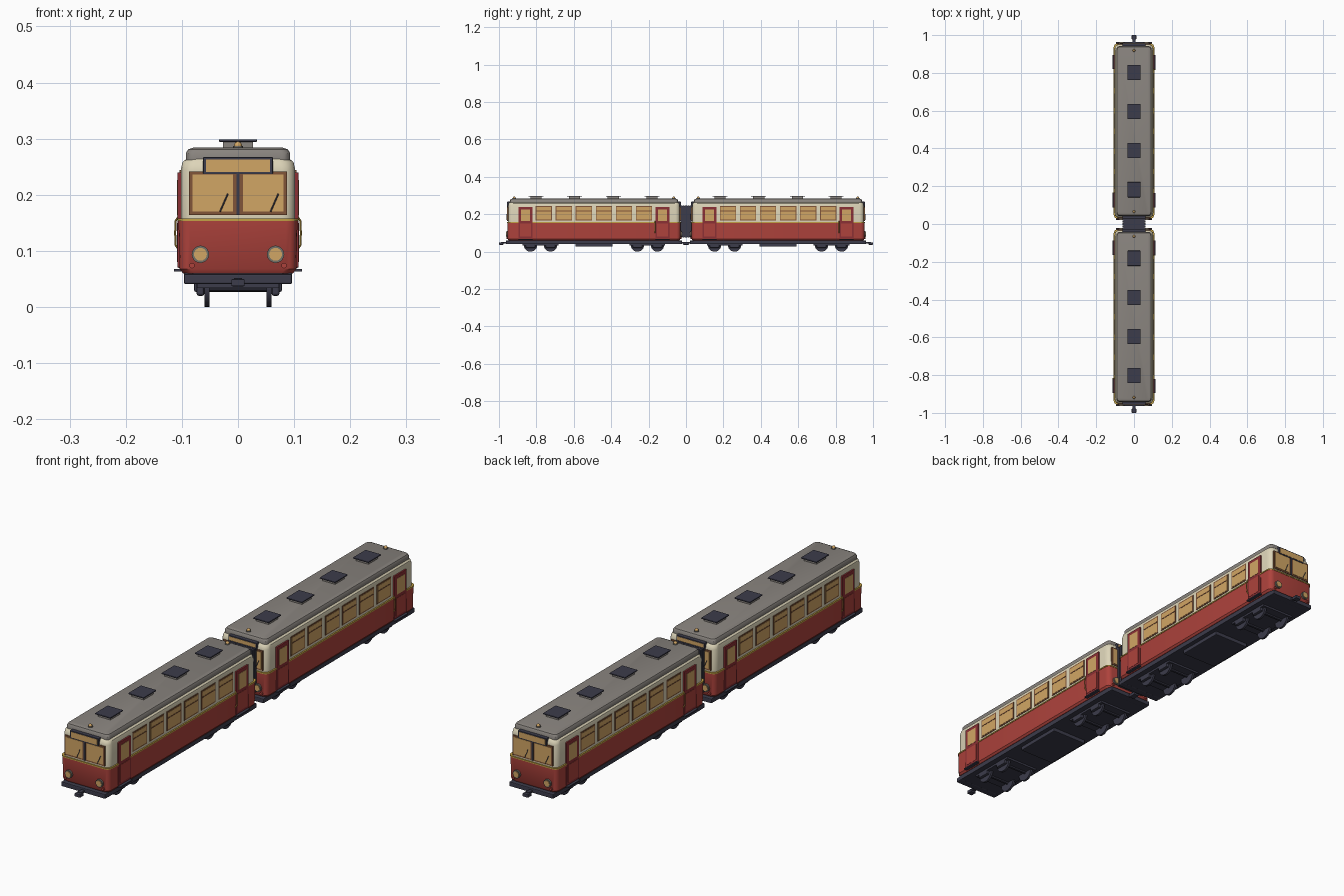
import bpy, math
from mathutils import Vector

if "Cube" in bpy.data.objects:
    bpy.data.objects.remove(bpy.data.objects["Cube"], do_unlink=True)


def material(name, r, g, b):
    m = bpy.data.materials.new(name)
    m.use_nodes = True
    m.diffuse_color = (r, g, b, 1)
    m.node_tree.nodes["Principled BSDF"].inputs["Base Color"].default_value = (r, g, b, 1)
    return m


RED = material("body red", 0.42, 0.055, 0.045)
CREAM = material("cream", 0.72, 0.66, 0.48)
GLASS = material("warm glass", 0.64, 0.38, 0.13)
DARK = material("dark iron", 0.045, 0.045, 0.07)
GREY = material("roof grey", 0.25, 0.23, 0.21)
GOLD = material("gold trim", 0.55, 0.36, 0.06)
WOOD = material("brown frame", 0.22, 0.09, 0.04)
MAROON = material("door red", 0.26, 0.03, 0.035)
STEEL = material("lamp ring", 0.17, 0.16, 0.14)

CAR = 0.492      # car centre distance from the middle
HALF = 0.4625    # half length of a body


def make(name, verts, faces, mats):
    me = bpy.data.meshes.new(name)
    me.from_pydata(verts, [], faces)
    for m in mats:
        me.materials.append(m)
    ob = bpy.data.objects.new(name, me)
    bpy.context.collection.objects.link(ob)
    return ob


def smooth(ob, degrees=35):
    bpy.ops.object.select_all(action="DESELECT")
    ob.select_set(True)
    bpy.context.view_layer.objects.active = ob
    bpy.ops.object.shade_smooth_by_angle(angle=math.radians(degrees))


def box(name, lo, hi, mat, bevel=0):
    """Box between two corners given in any order."""
    a = [min(p) for p in zip(lo, hi)]
    b = [max(p) for p in zip(lo, hi)]
    verts = [(x, y, z) for x in (a[0], b[0]) for y in (a[1], b[1]) for z in (a[2], b[2])]
    faces = [(0, 1, 3, 2), (4, 6, 7, 5), (0, 4, 5, 1), (2, 3, 7, 6), (0, 2, 6, 4), (1, 5, 7, 3)]
    ob = make(name, verts, faces, [mat])
    if bevel:
        mod = ob.modifiers.new("bevel", "BEVEL")
        mod.width, mod.segments = bevel, 2
    return ob


def loft(name, rings, cy, mats, split=9):
    """Stack of rounded rectangles (z, half x, half y, radius)."""
    verts, n = [], 20
    for z, hx, hy, r in rings:
        for q, (sx, sy) in enumerate(((1, 1), (-1, 1), (-1, -1), (1, -1))):
            for k in range(5):
                t = math.pi / 2 * (q + k / 4)
                verts.append((sx * (hx - r) + r * math.cos(t),
                              cy + sy * (hy - r) + r * math.sin(t), z))
    faces = [(i * n + j, i * n + (j + 1) % n, (i + 1) * n + (j + 1) % n, (i + 1) * n + j)
             for i in range(len(rings) - 1) for j in range(n)]
    faces += [tuple(reversed(range(n))), tuple(range(len(verts) - n, len(verts)))]
    ob = make(name, verts, faces, mats)
    for p in ob.data.polygons:
        p.material_index = int(p.center.z > split)
    smooth(ob)
    return ob


def cylinder(name, a, b, r, mat, n=20):
    a, b = Vector(a), Vector(b)
    bpy.ops.mesh.primitive_cylinder_add(vertices=n, radius=r, depth=(b - a).length,
                                        location=(a + b) / 2)
    ob = bpy.context.object
    ob.rotation_euler = (b - a).to_track_quat("Z", "Y").to_euler()
    ob.name = name
    ob.data.materials.append(mat)
    smooth(ob)
    return ob


def body(c):
    loft("car_body", [(0.06, 0.098, HALF - 0.006, 0.02), (0.068, 0.104, HALF - 0.001, 0.02),
                      (0.155, 0.106, HALF, 0.02), (0.156, 0.102, HALF - 0.003, 0.024),
                      (0.245, 0.102, HALF - 0.004, 0.024), (0.258, 0.099, HALF - 0.007, 0.024),
                      (0.266, 0.09, HALF - 0.015, 0.02)], c, [RED, CREAM], 0.1552)
    loft("belt_trim", [(0.153, 0.1075, HALF + 0.0015, 0.021),
                       (0.158, 0.1075, HALF + 0.0015, 0.021)], c, [GOLD])
    loft("roof", [(0.262, 0.093, HALF - 0.013, 0.015), (0.274, 0.093, HALF - 0.013, 0.015),
                  (0.281, 0.089, HALF - 0.017, 0.015), (0.284, 0.08, HALF - 0.026, 0.012)],
         c, [GREY])
    for k in (-1.5, -0.5, 0.5, 1.5):
        y = c + k * 0.207
        box("hatch_base", (-0.027, y - 0.03, 0.28), (0.027, y + 0.03, 0.295), GREY)
        box("hatch_lid", (-0.034, y - 0.04, 0.294), (0.034, y + 0.04, 0.299), DARK, 0.002)


def sides(c, s):
    # Saloon windows with a sash bar
    for k in range(6):
        y = c + (k - 2.5) * 0.107
        box("window_frame", (s * 0.1, y - 0.044, 0.168), (s * 0.104, y + 0.044, 0.244), WOOD)
        box("window_glass", (s * 0.1, y - 0.039, 0.173), (s * 0.105, y + 0.039, 0.239), GLASS)
        box("window_sash", (s * 0.1, y - 0.039, 0.216), (s * 0.106, y + 0.039, 0.22), WOOD)
    # Doors, steps and one bowed handrail
    for e in (-1, 1):
        y = c + e * 0.366
        box("door", (s * 0.098, y - 0.038, 0.07), (s * 0.108, y + 0.038, 0.24), MAROON, 0.002)
        box("door_panel", (s * 0.1, y - 0.029, 0.08), (s * 0.109, y + 0.029, 0.15), RED)
        box("door_glass", (s * 0.1, y - 0.024, 0.163), (s * 0.109, y + 0.024, 0.226), GLASS)
        box("door_step", (s * 0.09, y - 0.038, 0.063), (s * 0.114, y + 0.038, 0.068), DARK)
    y = c + s * 0.326
    path = [(0.104, 0.1), (0.111, 0.11), (0.112, 0.132), (0.111, 0.154), (0.104, 0.164)]
    for (x0, z0), (x1, z1) in zip(path, path[1:]):
        cylinder("door_handrail", (s * x0, y, z0), (s * x1, y, z1), 0.0018, GOLD, 8)


def end(c, e):
    def at(d):
        return c + e * (HALF + d)
    # Windscreens, wipers and lamps
    for s in (-1, 1):
        box("windscreen_frame", (s * 0.003, at(-0.01), 0.164), (s * 0.087, at(0), 0.242), WOOD)
        box("windscreen_glass", (s * 0.009, at(-0.01), 0.17), (s * 0.081, at(0.0015), 0.236), GLASS)
        x = s * 0.045 + e * -0.02
        cylinder("wiper", (x + e * 0.007, at(0.003), 0.17), (x - e * 0.007, at(0.003), 0.202),
                 0.0013, DARK, 6)
        cylinder("headlight_ring", (s * 0.067, at(-0.005), 0.094), (s * 0.067, at(0.006), 0.094),
                 0.0155, STEEL)
        cylinder("headlight_lens", (s * 0.067, at(0), 0.094), (s * 0.067, at(0.008), 0.094),
                 0.0115, GLASS)
        cylinder("tail_lamp", (s * 0.082, at(-0.005), 0.074), (s * 0.082, at(0.005), 0.074),
                 0.005, RED, 12)
    box("windscreen_pillar", (-0.003, at(-0.01), 0.164), (0.003, at(0.002), 0.242), DARK)
    # Destination box
    box("sign_box", (-0.062, at(-0.02), 0.237), (0.062, at(0.002), 0.267), DARK, 0.001)
    box("sign_panel", (-0.057, at(-0.01), 0.241), (0.057, at(0.003), 0.263), GLASS)
    # Roof lamp
    y = at(-0.036)
    cylinder("roof_lamp_base", (0, y, 0.28), (0, y, 0.287), 0.009, STEEL)
    bpy.ops.mesh.primitive_uv_sphere_add(segments=16, ring_count=8, radius=0.007,
                                         location=(0, y, 0.288))
    lamp = bpy.context.object
    lamp.name = "roof_lamp"
    lamp.data.materials.append(GLASS)
    smooth(lamp, 60)
    # Buffer beam and coupler
    box("buffer_beam", (-0.096, at(-0.02), 0.041), (0.096, at(0.009), 0.059), DARK, 0.003)
    box("coupler_bar", (-0.007, at(-0.04), 0.044), (0.007, at(0.034), 0.052), DARK)
    box("coupler_head", (-0.012, at(0.022), 0.037), (0.012, at(0.0455), 0.05), DARK, 0.002)


def running_gear(c):
    box("underframe", (-0.096, c - HALF + 0.01, 0.042), (0.096, c + HALF - 0.01, 0.061), DARK)
    box("equipment_box", (-0.078, c - 0.1, 0.027), (0.078, c + 0.1, 0.045), DARK, 0.003)
    for e in (-1, 1):
        y = c + e * 0.286
        box("bogie_frame", (-0.073, y - 0.095, 0.034), (0.073, y + 0.095, 0.045), DARK)
        for a in (-1, 1):
            w = y + a * 0.0535
            cylinder("axle", (-0.06, w, 0.036), (0.06, w, 0.036), 0.008, DARK, 10)
            for s in (-1, 1):
                cylinder("wheel", (s * 0.051, w, 0.036), (s * 0.06, w, 0.036), 0.036, DARK, 24)
                box("axle_box", (s * 0.06, w - 0.026, 0.02), (s * 0.074, w + 0.026, 0.045),
                    DARK, 0.004)


for centre in (-CAR, CAR):
    body(centre)
    running_gear(centre)
    for sign in (-1, 1):
        sides(centre, sign)
        end(centre, sign)

# Folded gangway between the cars
for i in range(5):
    y = (i - 2) * 0.012
    box("gangway_fold", (-0.06, y - 0.005, 0.075), (0.06, y + 0.005, 0.248), DARK)
box("gangway_core", (-0.056, -0.03, 0.079), (0.056, 0.03, 0.244), DARK)
